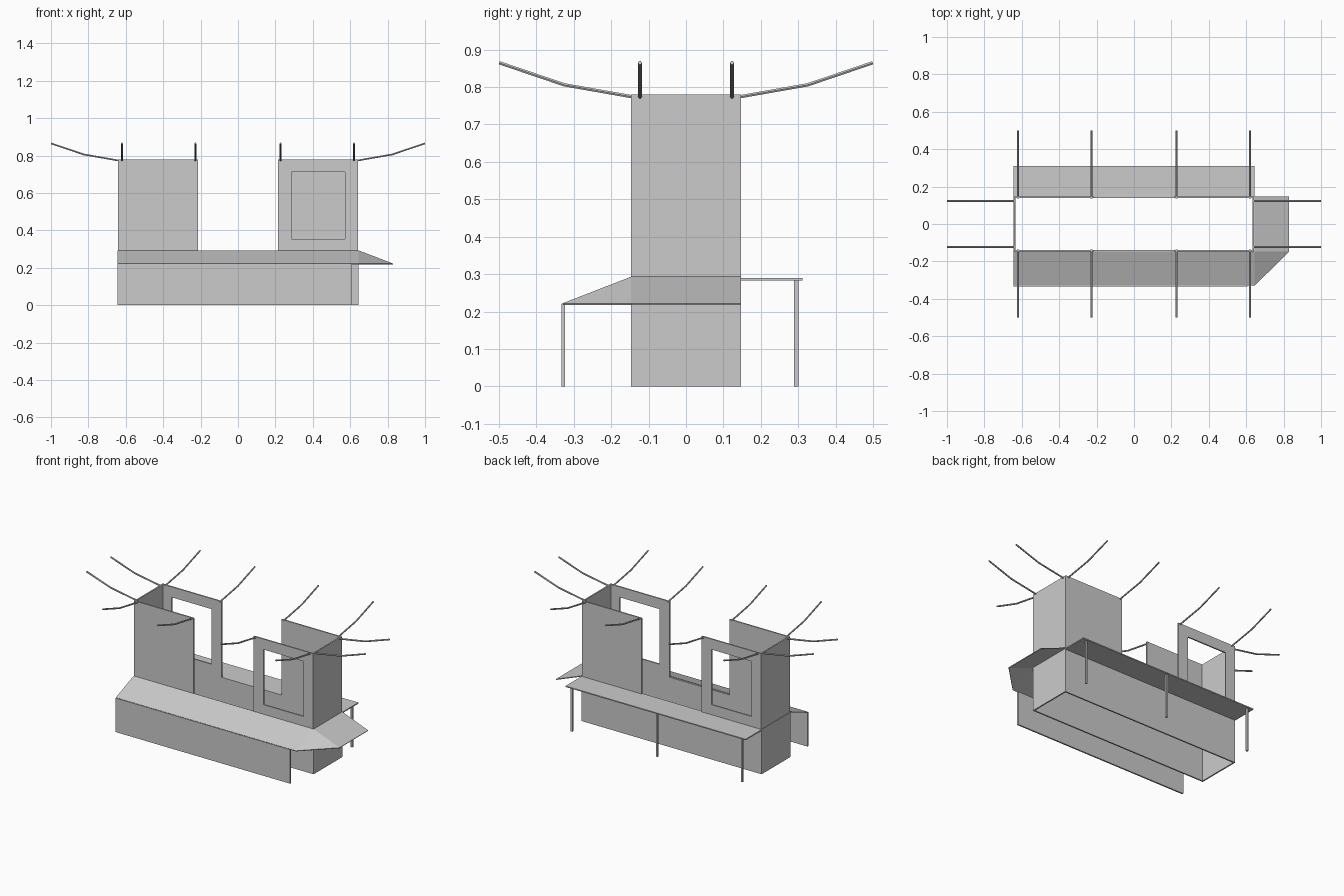
import bpy
import bmesh
from math import pi
from mathutils import Matrix

if "Cube" in bpy.data.objects:
    bpy.data.objects.remove(bpy.data.objects["Cube"])

HX, HY, T = 0.645, 0.147, 0.009      # half length, half width, wall thickness
SILL, TOP = 0.29, 0.78               # top of base wall, top of towers


def make(name, bm):
    bmesh.ops.recalc_face_normals(bm, faces=bm.faces[:])
    mesh = bpy.data.meshes.new(name)
    bm.to_mesh(mesh)
    bm.free()
    ob = bpy.data.objects.new(name, mesh)
    bpy.context.collection.objects.link(ob)
    return ob


def box(name, x0, x1, y0, y1, z0, z1):
    bm = bmesh.new()
    bmesh.ops.create_cube(bm, size=1)
    bmesh.ops.scale(bm, vec=(x1 - x0, y1 - y0, z1 - z0), verts=bm.verts)
    bmesh.ops.translate(bm, vec=((x0 + x1) / 2, (y0 + y1) / 2, (z0 + z1) / 2), verts=bm.verts)
    return make(name, bm)


def wall(name, path, z0, z1, closed=False):
    """Thin wall: a plan path raised to a height and thickened inwards."""
    bm = bmesh.new()
    low = [bm.verts.new((x, y, z0)) for x, y in path]
    high = [bm.verts.new((x, y, z1)) for x, y in path]
    n = len(path)
    for i in range(n if closed else n - 1):
        j = (i + 1) % n
        bm.faces.new((low[i], low[j], high[j], high[i]))
    mesh = bpy.data.meshes.new(name)
    bm.to_mesh(mesh)
    bm.free()
    ob = bpy.data.objects.new(name, mesh)
    bpy.context.collection.objects.link(ob)
    thicken(ob, T)
    return ob


def apply(ob, mod):
    bpy.context.view_layer.objects.active = ob
    bpy.ops.object.modifier_apply(modifier=mod.name)


def thicken(ob, t):
    mod = ob.modifiers.new("thickness", 'SOLIDIFY')
    mod.thickness, mod.offset, mod.use_even_offset = t, -1, True
    apply(ob, mod)


# Base: open rectangular tube
wall("base_wall", [(-HX, -HY), (HX, -HY), (HX, HY), (-HX, HY)], 0, SILL, closed=True)

# Towers: three-sided, with a window in one long side; the second is turned half round
right = wall("right_tower", [(0.215, -HY), (HX - 0.003, -HY), (HX - 0.003, HY), (0.215, HY)], SILL, TOP)
cutter = box("window_cutter", 0.285, 0.573, -HY - 0.05, -HY + 0.05, 0.355, 0.712)
cutter.hide_render = True
cut = right.modifiers.new("window", 'BOOLEAN')
cut.operation, cut.object, cut.solver = 'DIFFERENCE', cutter, 'EXACT'
apply(right, cut)
bpy.data.objects.remove(cutter)
left_mesh = right.data.copy()
left_mesh.transform(Matrix.Rotation(pi, 4, 'Z'))
left = bpy.data.objects.new("left_tower", left_mesh)
bpy.context.collection.objects.link(left)

# Sloping front roof, mitred round the right end
bm = bmesh.new()
a, b, c = [bm.verts.new((x, y, 0.293)) for x, y in [(-HX, -HY), (HX, -HY), (HX, HY)]]
d, e, f, g = [bm.verts.new((x, y, 0.222)) for x, y in
              [(-HX, -0.33), (HX, -0.33), (0.83, -HY), (0.83, HY)]]
for face in ((d, e, b, a), (e, f, b), (f, g, c, b)):
    bm.faces.new(face)
roof = make("sloping_roof", bm)
if roof.data.polygons[0].normal.z < 0:
    roof.data.flip_normals()
thicken(roof, 0.005)

# Outer wall under the front roof edge
box("front_wall", -HX, 0.607, -0.333, -0.323, 0, 0.22)

# Flat rear canopy on three posts
box("rear_canopy", -HX, HX, HY - 0.003, 0.311, 0.283, 0.29)
for i, x in enumerate((-0.61, 0, 0.61)):
    box(f"canopy_post_{i + 1}", x - 0.006, x + 0.006, 0.289, 0.301, 0, 0.285)


# Upswept rods round the tower tops
def rod(name, points):
    cu = bpy.data.curves.new(name, 'CURVE')
    cu.dimensions = '3D'
    cu.bevel_depth, cu.bevel_resolution, cu.use_fill_caps = 0.005, 1, True
    sp = cu.splines.new('POLY')
    sp.points.add(len(points) - 1)
    for p, co in zip(sp.points, points):
        p.co = (*co, 1)
    ob = bpy.data.objects.new(name, cu)
    bpy.context.collection.objects.link(ob)
    bpy.ops.object.select_all(action='DESELECT')
    ob.select_set(True)
    bpy.context.view_layer.objects.active = ob
    bpy.ops.object.convert(target='MESH')
    bpy.ops.object.shade_smooth_by_angle()


for s, side in ((-1, "neg"), (1, "pos")):
    for i, x in enumerate((-0.62, -0.228, 0.228, 0.62)):
        rod(f"long_side_rod_{side}_{i + 1}",
            [(x, s * 0.137, 0.773), (x, s * 0.325, 0.806), (x, s * 0.499, 0.865)])
    for i, y in enumerate((-0.123, 0.123)):
        rod(f"end_rod_{side}_{i + 1}",
            [(s * 0.636, y, 0.773), (s * 0.825, y, 0.806), (s * 0.999, y, 0.865)])
